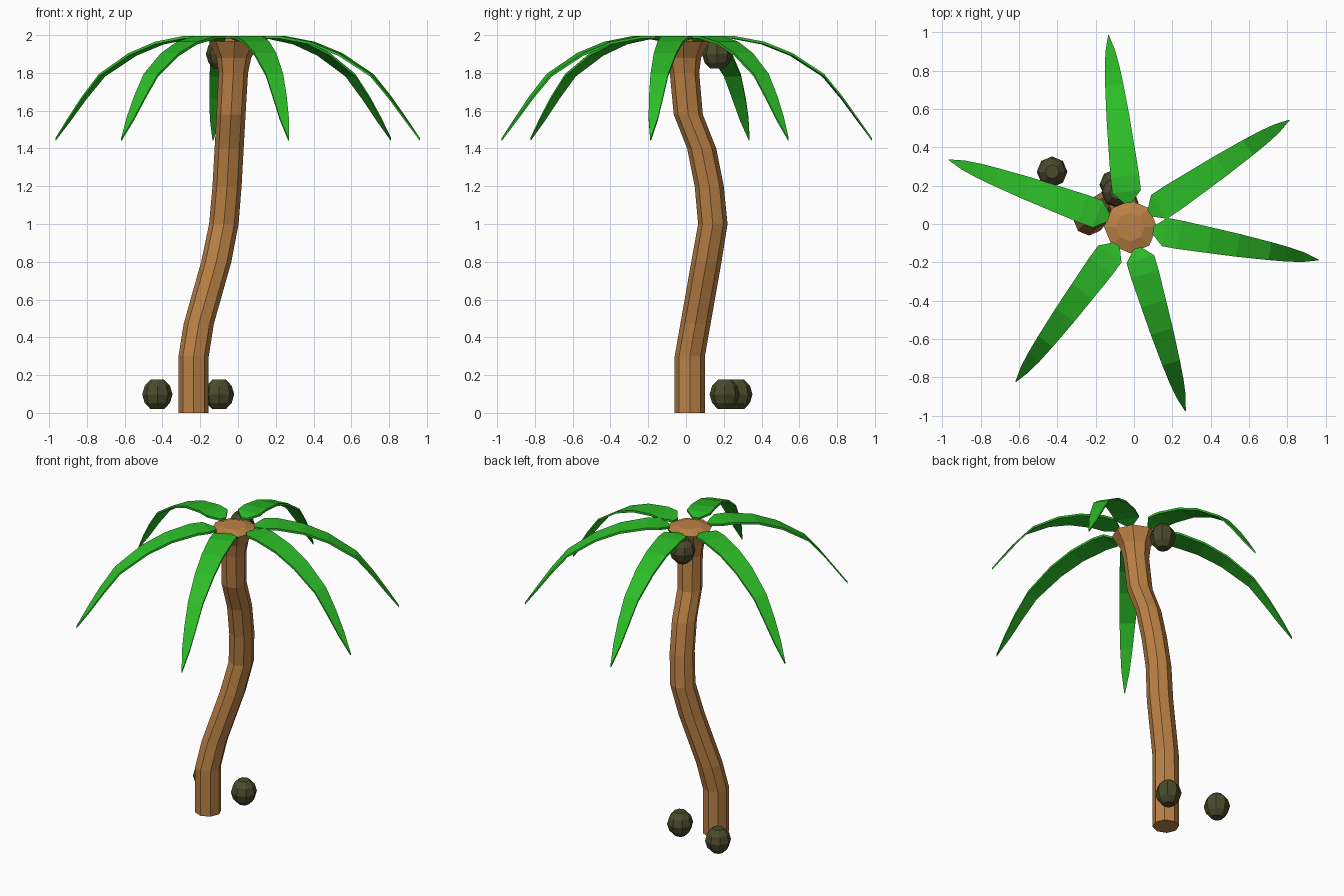
import bpy, bmesh, math
from mathutils import Vector

if "Cube" in bpy.data.objects:
    bpy.data.objects.remove(bpy.data.objects["Cube"])


def material(name, rgb):
    m = bpy.data.materials.new(name)
    m.diffuse_color = (*rgb, 1)
    m.use_nodes = True
    m.node_tree.nodes["Principled BSDF"].inputs["Base Color"].default_value = m.diffuse_color
    return m


BARK = material("bark", (0.50, 0.22, 0.06))
LEAF = material("leaf", (0.025, 0.50, 0.02))
HUSK = material("husk", (0.07, 0.07, 0.025))


def finish(name, bm, mat):
    bmesh.ops.recalc_face_normals(bm, faces=bm.faces)
    me = bpy.data.meshes.new(name)
    bm.to_mesh(me)
    bm.free()
    me.materials.append(mat)
    ob = bpy.data.objects.new(name, me)
    bpy.context.collection.objects.link(ob)
    return ob


def stacked_rings(name, rings, mat, sides=8):
    """Skin a stack of polygons given as (x, y, z, radius), capped at both ends."""
    bm = bmesh.new()
    loops = []
    for x, y, z, r in rings:
        loops.append([bm.verts.new((x + r * math.cos(a), y + r * math.sin(a), z))
                      for a in (math.tau * i / sides for i in range(sides))])
    for lo, hi in zip(loops, loops[1:]):
        for i in range(sides):
            j = (i + 1) % sides
            bm.faces.new((lo[i], lo[j], hi[j], hi[i]))
    bm.faces.new(loops[0])
    bm.faces.new(loops[-1])
    return finish(name, bm, mat)


# Curved trunk with a flared crown
stacked_rings("trunk", [
    (-0.235, 0.02, 0.0, 0.08), (-0.235, 0.02, 0.30, 0.08),
    (-0.208, 0.05, 0.47, 0.08), (-0.115, 0.108, 0.80, 0.08),
    (-0.075, 0.142, 1.0, 0.078), (-0.058, 0.123, 1.2, 0.077),
    (-0.047, 0.083, 1.4, 0.077), (-0.037, 0.012, 1.58, 0.077),
    (-0.025, -0.008, 1.80, 0.078), (-0.022, -0.012, 1.88, 0.092),
    (-0.018, -0.015, 1.965, 0.138), (-0.018, -0.015, 1.985, 0.075)], BARK)

# Drooping fronds: (distance from crown, height, width)
FROND = [(0.12, 1.98, 0.04), (0.18, 1.995, 0.15), (0.26, 1.995, 0.15),
         (0.42, 1.965, 0.135), (0.57, 1.905, 0.12), (0.74, 1.795, 0.095),
         (0.84, 1.675, 0.075), (0.92, 1.565, 0.05), (1.0, 1.455, 0.004)]
TIPS = [(-0.133, 0.984), (0.81, 0.542), (0.963, -0.1875),
        (0.268, -0.975), (-0.617, -0.823), (-0.966, 0.335)]
CROWN = Vector((-0.018, -0.01, 0))


def frond(name, tip):
    out = Vector((*tip, 0)) - CROWN
    side = Vector((-out.y, out.x, 0)).normalized()
    bm = bmesh.new()
    rows = []
    for d, z, w in FROND:
        mid = CROWN + out * d
        # upper pair followed by lower pair
        rows.append([bm.verts.new(mid + side * s * w / 2 + Vector((0, 0, z - t)))
                     for s, t in ((-1, 0), (1, 0), (1, 0.014), (-1, 0.014))])
    for a, b in zip(rows, rows[1:]):
        for i in range(4):
            j = (i + 1) % 4
            bm.faces.new((a[i], a[j], b[j], b[i]))
    bm.faces.new(rows[0])
    bm.faces.new(rows[-1])
    finish(name, bm, LEAF)


for n, tip in enumerate(TIPS):
    frond(f"frond_{n + 1}", tip)

# Coconuts: two on the ground, one hanging under the crown
NUT = [(-0.078, 0.036), (-0.045, 0.067), (0, 0.08), (0.045, 0.067), (0.078, 0.036)]
for n, (x, y, z) in enumerate([(-0.427, 0.272, 0.098), (-0.10, 0.205, 0.098),
                               (-0.09, 0.165, 1.90)]):
    stacked_rings(f"coconut_{n + 1}", [(x, y, z + dz, r) for dz, r in NUT], HUSK)
